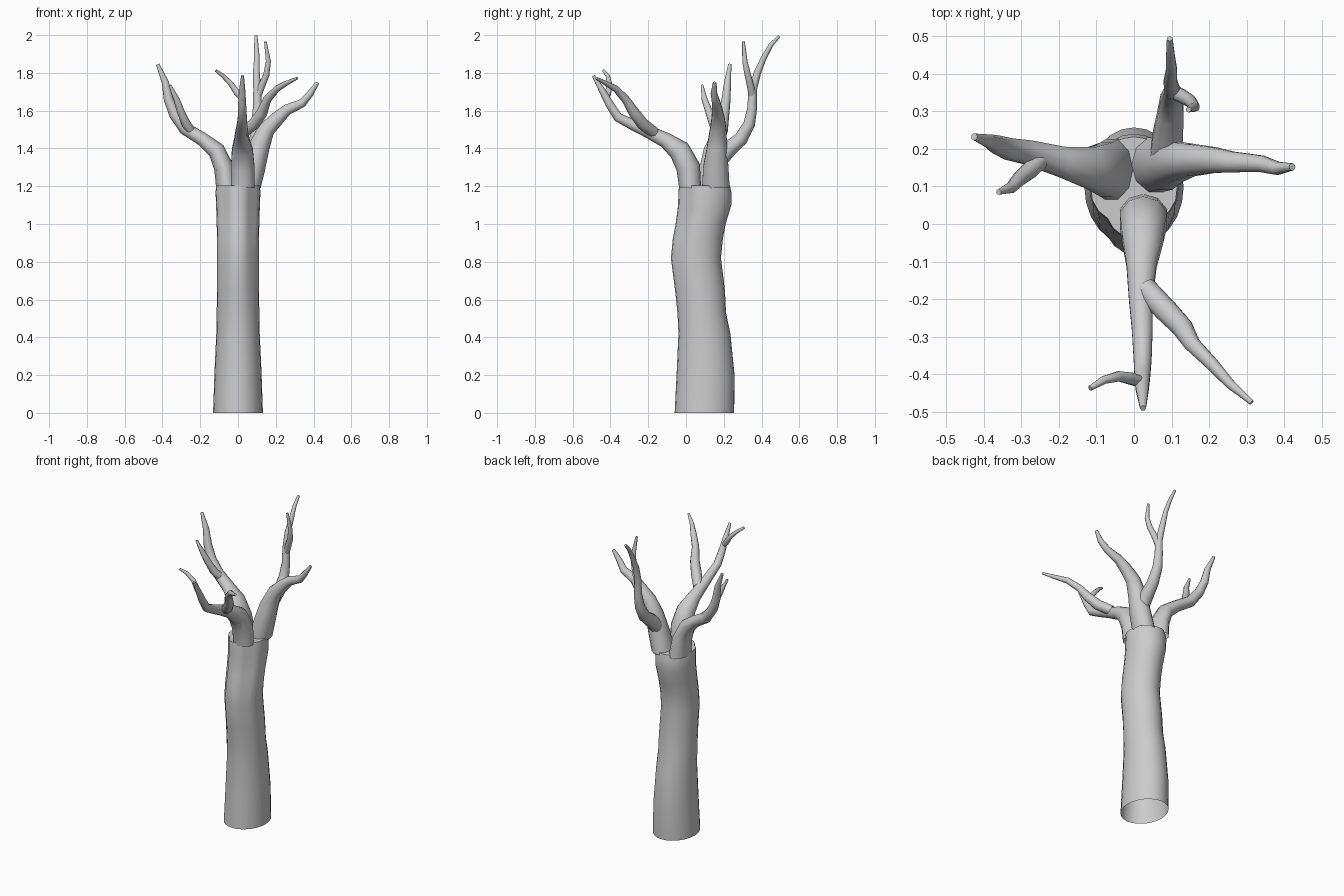
import bpy, bmesh, math
from mathutils import Vector


def loft(name, rings, cap_start=False, cap_end=True):
    bm = bmesh.new()
    vs = [[bm.verts.new(p) for p in ring] for ring in rings]
    n = len(vs[0])
    for a, b in zip(vs, vs[1:]):
        for i in range(n):
            j = (i + 1) % n
            bm.faces.new((a[i], a[j], b[j], b[i]))
    if cap_start:
        bm.faces.new(vs[0][::-1])
    if cap_end:
        bm.faces.new(vs[-1])
    bm.normal_update()
    me = bpy.data.meshes.new(name)
    bm.to_mesh(me)
    bm.free()
    ob = bpy.data.objects.new(name, me)
    bpy.context.collection.objects.link(ob)
    bpy.ops.object.select_all(action='DESELECT')
    bpy.context.view_layer.objects.active = ob
    ob.select_set(True)
    bpy.ops.object.shade_smooth_by_angle(angle=math.radians(50))
    return ob


def limb(name, side, pts, n=10):
    """Tapered limb; each point is x, y, z, radius and optional radius along side."""
    P = [Vector(p[:3]) for p in pts]
    rings = []
    for i, p in enumerate(pts):
        t = (P[min(i + 1, len(P) - 1)] - P[max(i - 1, 0)]).normalized()
        if p[2] == 1.19:
            t = Vector((0, 0, 1))
        v = Vector(side)
        v = (v - t * v.dot(t)).normalized()
        w = v.cross(t)
        rs = p[4] if len(p) > 4 else p[3]
        ring = []
        for k in range(n):
            a = 2 * math.pi * k / n
            ring.append(P[i] + w * math.cos(a) * p[3] + v * math.sin(a) * rs)
        rings.append(ring)
    return loft(name, rings)


# Trunk: wavering front and back outline, two grooves deepening upwards
profile = [  # z, front y, back y, half width
    (0, -.06, .255, .132), (.2, -.05, .257, .125), (.42, -.04, .235, .115),
    (.53, -.045, .212, .113), (.65, -.058, .206, .111), (.82, -.08, .185, .11),
    (.92, -.07, .195, .111), (1.0, -.055, .21, .113), (1.1, -.042, .24, .116),
    (1.17, -.04, .24, .119), (1.205, -.036, .232, .115)]
rings = []
for z, y0, y1, hw in profile:
    ring = []
    for k in range(24):
        a = 2 * math.pi * k / 24
        groove = 0.0
        for g in (-45, -135):
            d = (math.degrees(a) - g + 180) % 360 - 180
            groove += math.exp(-(d / 16) ** 2)
        s = 1 - .13 * groove * min(1, max(0, (z - .4) / .6))
        ring.append((hw * s * math.cos(a),
                     (y0 + y1) / 2 + (y1 - y0) / 2 * s * math.sin(a), z))
    rings.append(ring)
loft("trunk", rings)

X, Y = (1, 0, 0), (0, 1, 0)

# Left branch and its twig
limb("left_branch", Y, [
    (-.058, .145, 1.19, .058, .085), (-.075, .145, 1.3, .052, .075),
    (-.115, .15, 1.39, .046, .058), (-.19, .165, 1.45, .036, .042),
    (-.28, .19, 1.505, .034, .034), (-.335, .2, 1.58, .03), (-.368, .212, 1.66, .025),
    (-.385, .22, 1.75, .019), (-.425, .232, 1.845, .009)])
limb("left_twig", Y, [
    (-.235, .185, 1.475, .025), (-.275, .145, 1.53, .024), (-.305, .12, 1.6, .02),
    (-.325, .098, 1.66, .016), (-.36, .085, 1.735, .007)])

# Right branch
limb("right_branch", Y, [
    (.055, .158, 1.19, .065, .077), (.083, .158, 1.3, .062, .07),
    (.112, .165, 1.41, .056, .056), (.15, .17, 1.5, .045, .045),
    (.21, .17, 1.56, .037, .036), (.26, .165, 1.605, .029), (.34, .16, 1.64, .023),
    (.382, .148, 1.69, .018), (.421, .152, 1.748, .01)])

# Back branch rising from the right one, with its twig
limb("back_branch", X, [
    (.085, .175, 1.34, .045), (.09, .235, 1.405, .042), (.097, .29, 1.45, .037),
    (.1, .335, 1.53, .031), (.103, .35, 1.61, .026), (.102, .353, 1.71, .022),
    (.097, .378, 1.8, .019), (.1, .412, 1.88, .015), (.097, .448, 1.945, .012),
    (.095, .493, 1.995, .008)])
limb("back_twig", X, [
    (.1, .352, 1.66, .018), (.125, .342, 1.73, .019), (.15, .327, 1.79, .017),
    (.161, .312, 1.86, .014), (.145, .304, 1.965, .007)])

# Front branch and its two twigs
limb("front_branch", X, [
    (.025, .022, 1.19, .058, .066), (.025, .012, 1.3, .064, .066),
    (.023, -.035, 1.39, .058, .058), (.02, -.11, 1.445, .041, .042),
    (.018, -.2, 1.488, .033), (.022, -.28, 1.525, .029), (.023, -.36, 1.565, .025),
    (.022, -.405, 1.635, .022), (.022, -.44, 1.7, .018), (.024, -.49, 1.785, .008)])
limb("front_right_twig", X, [
    (.03, -.17, 1.485, .03), (.085, -.23, 1.53, .032), (.128, -.275, 1.59, .029),
    (.155, -.32, 1.66, .022), (.205, -.37, 1.715, .018), (.255, -.425, 1.745, .013),
    (.313, -.475, 1.772, .007)])
limb("front_left_twig", Y, [
    (.03, -.425, 1.655, .014), (-.005, -.412, 1.695, .017), (-.04, -.405, 1.745, .014),
    (-.08, -.415, 1.785, .011), (-.117, -.437, 1.812, .007)])
